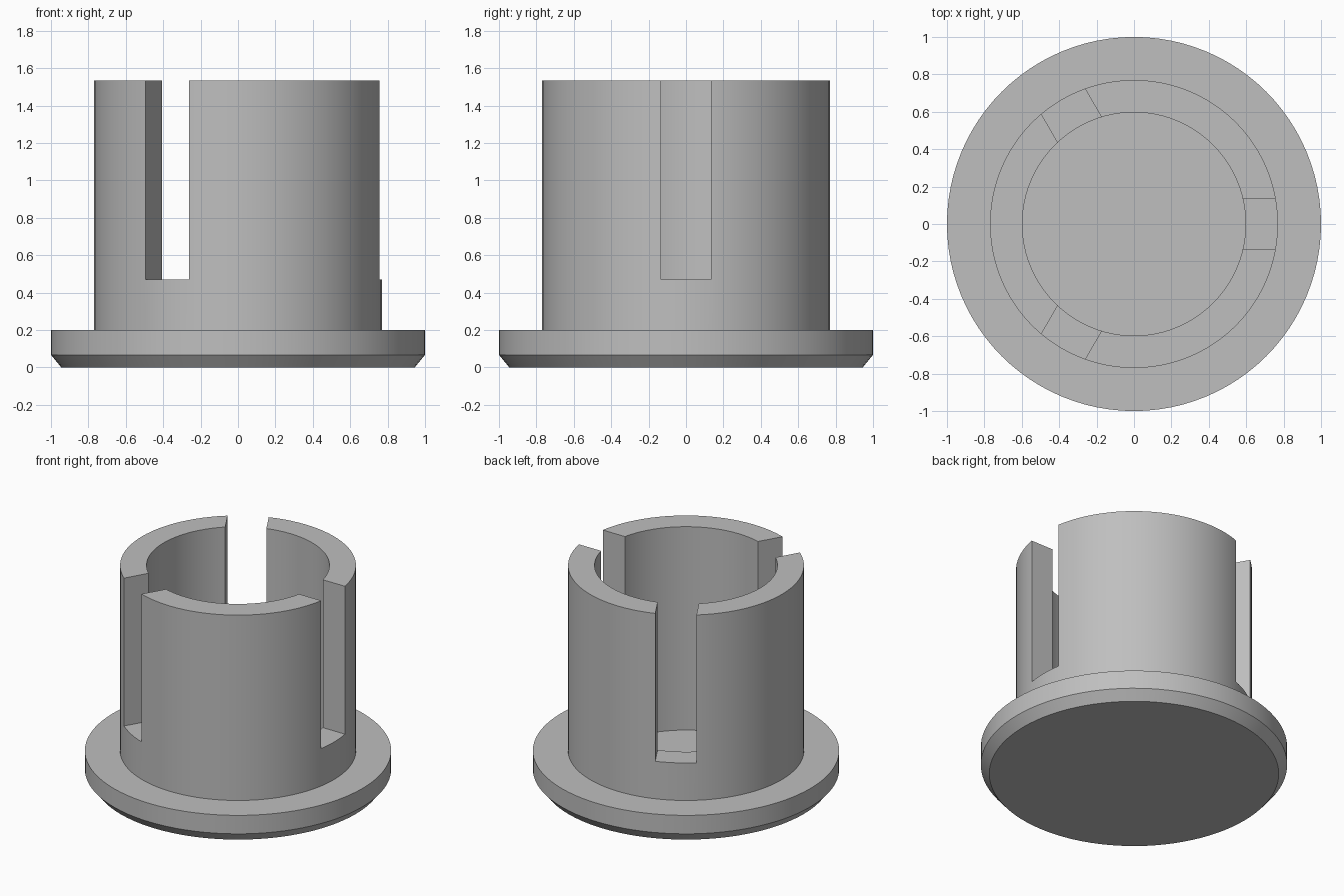
import bpy
import bmesh
from math import radians
from mathutils import Matrix, Vector

default_cube = bpy.data.objects.get("Cube")
if default_cube:
    bpy.data.objects.remove(default_cube)

FLANGE_R, FLANGE_TOP = 1.0, 0.2
FOOT_R, CHAMFER_TOP = 0.945, 0.067
OUTER_R, INNER_R = 0.77, 0.597
FLOOR_Z, RIM_Z = 0.07, 1.535
SLOT_WIDTH, SLOT_Z = 0.27, 0.47
SEGMENTS = 96

grey = bpy.data.materials.new("light grey")
grey.use_nodes = True
colour = (0.52, 0.52, 0.52, 1)
grey.diffuse_color = colour
grey.node_tree.nodes["Principled BSDF"].inputs["Base Color"].default_value = colour


def make_object(name, bm):
    bmesh.ops.recalc_face_normals(bm, faces=bm.faces)
    mesh = bpy.data.meshes.new(name)
    bm.to_mesh(mesh)
    bm.free()
    mesh.materials.append(grey)
    obj = bpy.data.objects.new(name, mesh)
    bpy.context.collection.objects.link(obj)
    return obj


# Flanged cup, turned from its half section
profile = [(0, 0), (FOOT_R, 0), (FLANGE_R, CHAMFER_TOP), (FLANGE_R, FLANGE_TOP),
           (OUTER_R, FLANGE_TOP), (OUTER_R, RIM_Z), (INNER_R, RIM_Z),
           (INNER_R, FLOOR_Z), (0, FLOOR_Z)]
bm = bmesh.new()
verts = [bm.verts.new((r, 0, z)) for r, z in profile]
edges = [bm.edges.new(pair) for pair in zip(verts, verts[1:])]
bmesh.ops.spin(bm, geom=verts + edges, cent=(0, 0, 0), axis=(0, 0, 1),
               angle=radians(360), steps=SEGMENTS)
bmesh.ops.remove_doubles(bm, verts=bm.verts, dist=0.0005)
cup = make_object("flanged_slotted_cup", bm)

# Three slots through the wall, open at the rim
bm = bmesh.new()
slot_height = RIM_Z + 0.2 - SLOT_Z
size = Matrix.Diagonal(Vector((0.6, SLOT_WIDTH, slot_height, 1)))
place = Matrix.Translation((0.7, 0, SLOT_Z + slot_height / 2))
for i in range(3):
    turn = Matrix.Rotation(radians(120 * i), 4, "Z")
    bmesh.ops.create_cube(bm, size=1, matrix=turn @ place @ size)
cutter = make_object("slot_cutter", bm)
cutter.hide_render = True

bpy.ops.object.select_all(action="DESELECT")
cup.select_set(True)
bpy.context.view_layer.objects.active = cup
slots = cup.modifiers.new("slots", "BOOLEAN")
slots.operation = "DIFFERENCE"
slots.solver = "EXACT"
slots.object = cutter
bpy.ops.object.modifier_apply(modifier=slots.name)
bpy.data.objects.remove(cutter)

# Smooth round walls with crisp rims and slot edges
bpy.ops.object.shade_smooth_by_angle(angle=radians(30))
